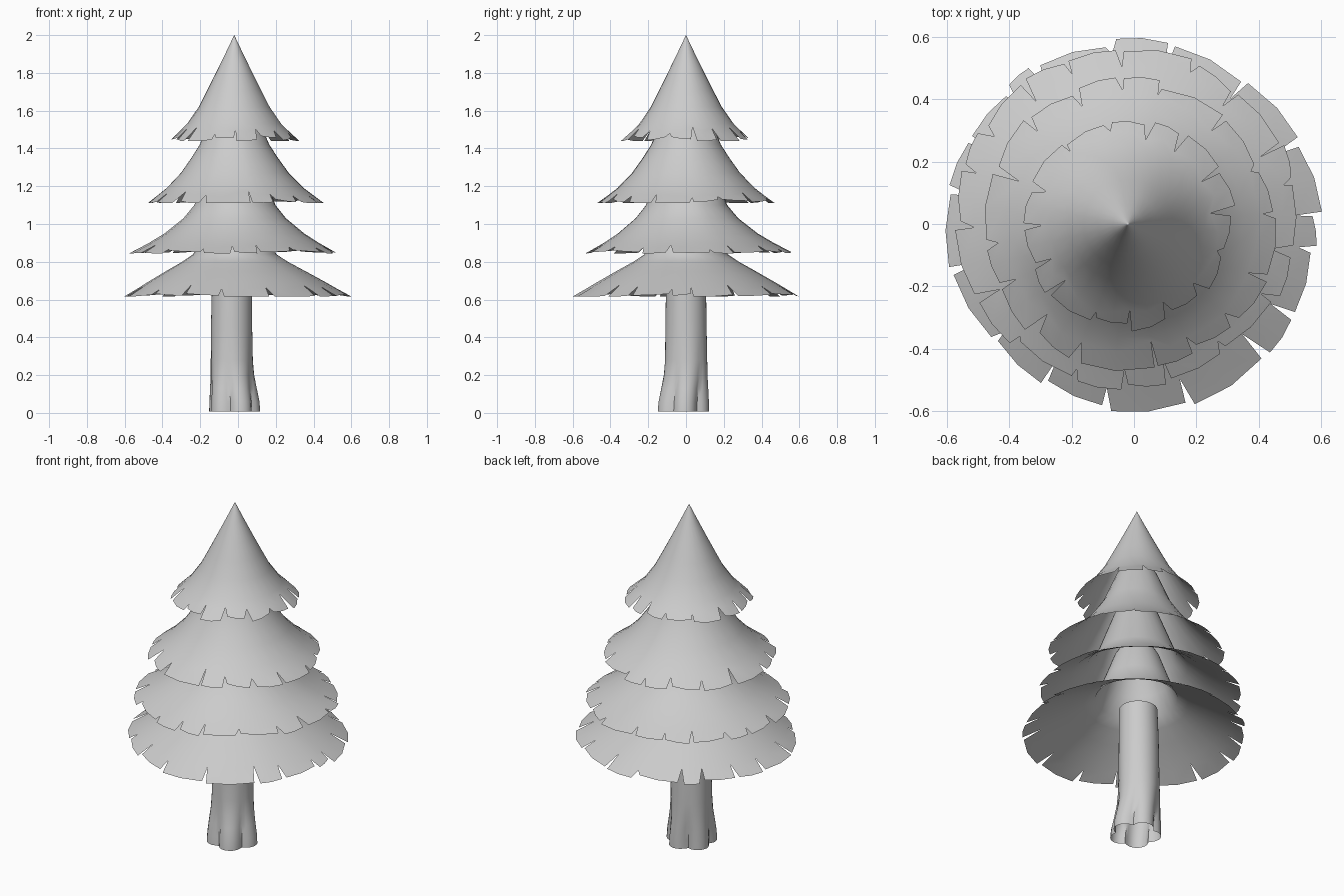
import bpy, bmesh, math, random

if "Cube" in bpy.data.objects:
    bpy.data.objects.remove(bpy.data.objects["Cube"])
random.seed(4)

mat = bpy.data.materials.new("plain light grey")
mat.diffuse_color = (0.6, 0.6, 0.6, 1)
mat.use_nodes = True
mat.node_tree.nodes["Principled BSDF"].inputs["Base Color"].default_value = mat.diffuse_color


def finish(bm, name, angle):
    me = bpy.data.meshes.new(name)
    bm.to_mesh(me)
    bm.free()
    ob = bpy.data.objects.new(name, me)
    bpy.context.collection.objects.link(ob)
    me.materials.append(mat)
    bpy.ops.object.select_all(action='DESELECT')
    ob.select_set(True)
    bpy.context.view_layer.objects.active = ob
    bpy.ops.object.shade_smooth_by_angle(angle=math.radians(angle))
    return ob


def height_at(profile, r):
    for (z0, r0), (z1, r1) in zip(profile, profile[1:]):
        if r <= r1:
            return z0 + (z1 - z0) * (r - r0) / (r1 - r0)
    return profile[-1][0]


def tier(name, profile, top_c, rim_c, cuts):
    """Hollow flared skirt; the hem is split into panels by narrow wedge notches."""
    bm = bmesh.new()
    R = profile[-1][1]

    def point(r, a, z=None):
        t = min(1, r / R) ** 2
        cx = top_c[0] + (rim_c[0] - top_c[0]) * t
        cy = top_c[1] + (rim_c[1] - top_c[1]) * t
        return bm.verts.new((cx + r * math.cos(a), cy + r * math.sin(a),
                             height_at(profile, r) if z is None else z))

    n = len(cuts)
    cuts = [math.radians(c) for c in cuts]
    angles = []
    for i in range(n):
        nxt = cuts[(i + 1) % n] + (2 * math.pi if i == n - 1 else 0)
        angles += [cuts[i], (cuts[i] + nxt) / 2]
    m = len(angles)
    # smooth upper body
    tip = bm.verts.new((top_c[0], top_c[1], profile[0][0]))
    rings = [[point(r, a, z) for a in angles] for z, r in profile[1:-1]]
    # ring holding the inner end of every notch
    band = R - profile[-2][1]
    rings.append([point(R - band * (random.uniform(0.35, 0.85) if k % 2 == 0 else 0.55), a)
                  for k, a in enumerate(angles)])
    for k in range(m):
        j = (k + 1) % m
        bm.faces.new((tip, rings[0][k], rings[0][j]))
        for up, lo in zip(rings, rings[1:]):
            bm.faces.new((up[k], lo[k], lo[j], up[j]))
    # hem panels
    last = rings[-1]
    for i in range(n):
        k = 2 * i
        a0, am = angles[k], angles[k + 1]
        a1 = am + (am - a0)
        g0, g1 = (random.uniform(0.004, 0.022) / R for _ in range(2))
        q = random.uniform(-0.022, 0.003)
        s = random.uniform(-0.01, 0.01)
        rim = [point(R + q + s, a0 + g0), point(R + q + 0.003, am), point(R + q - s, a1 - g1)]
        e = last[(k + 2) % m]
        bm.faces.new((last[k], rim[0], rim[1], last[k + 1]))
        bm.faces.new((last[k + 1], rim[1], rim[2], e))
    return finish(bm, name, 50)


def uneven(n, start):
    return [start + 360 / n * (i + random.uniform(-0.25, 0.25)) for i in range(n)]


# four foliage tiers, from the top down
tier("foliage_top", [(2.0, 0), (1.99, .005), (1.9, .048), (1.8, .097), (1.71, .142),
                     (1.62, .188), (1.53, .25), (1.44, .34)],
     (-.02, 0), (-.02, .005), uneven(15, 10))
tier("foliage_upper", [(1.75, 0), (1.6, .11), (1.42, .185), (1.35, .23), (1.27, .287),
                       (1.19, .365), (1.11, .468)], (-.02, 0), (-.012, 0), uneven(16, 5))
tier("foliage_lower", [(1.5, 0), (1.35, .12), (1.1, .215), (1.03, .272), (.95, .37),
                       (.9, .45), (.845, .55)], (-.015, 0), (-.025, .022), uneven(18, 8))
tier("foliage_bottom", [(1.3, 0), (1.1, .12), (.95, .175), (.84, .22), (.80, .28),
                        (.75, .37), (.69, .475), (.615, .60)], (-.02, 0), (0, 0),
     [3, 26, 52, 78, 97, 122, 134, 152, 170, 194, 220, 241, 261, 287, 315, 330, 352])

# trunk with five root lobes at the foot, open below
bm = bmesh.new()
N = 40
rings = []
# height, radius, lobe depth, centre x, centre y
for z, r, lobe, cx, cy in [(.008, .124, .021, -.022, -.017), (.06, .122, .020, -.023, -.015),
                           (.13, .117, .014, -.028, -.009), (.20, .113, .006, -.032, -.003),
                           (.28, .111, .002, -.034, 0), (.45, .109, 0, -.034, 0),
                           (.60, .107, 0, -.033, 0), (.775, .103, 0, -.03, 0)]:
    ring = []
    for i in range(N):
        a = 2 * math.pi * i / N
        w = abs(math.cos(2.5 * (a - math.radians(-65))))  # rounded lobes, sharp valleys
        rr = r + lobe * (2 * w ** 0.7 - 1.2)
        ring.append(bm.verts.new((cx + rr * math.cos(a), cy + rr * math.sin(a), z)))
    rings.append(ring)
for lo, up in zip(rings, rings[1:]):
    for i in range(N):
        j = (i + 1) % N
        bm.faces.new((lo[i], lo[j], up[j], up[i]))
bm.faces.new(rings[-1])
finish(bm, "trunk", 40)
